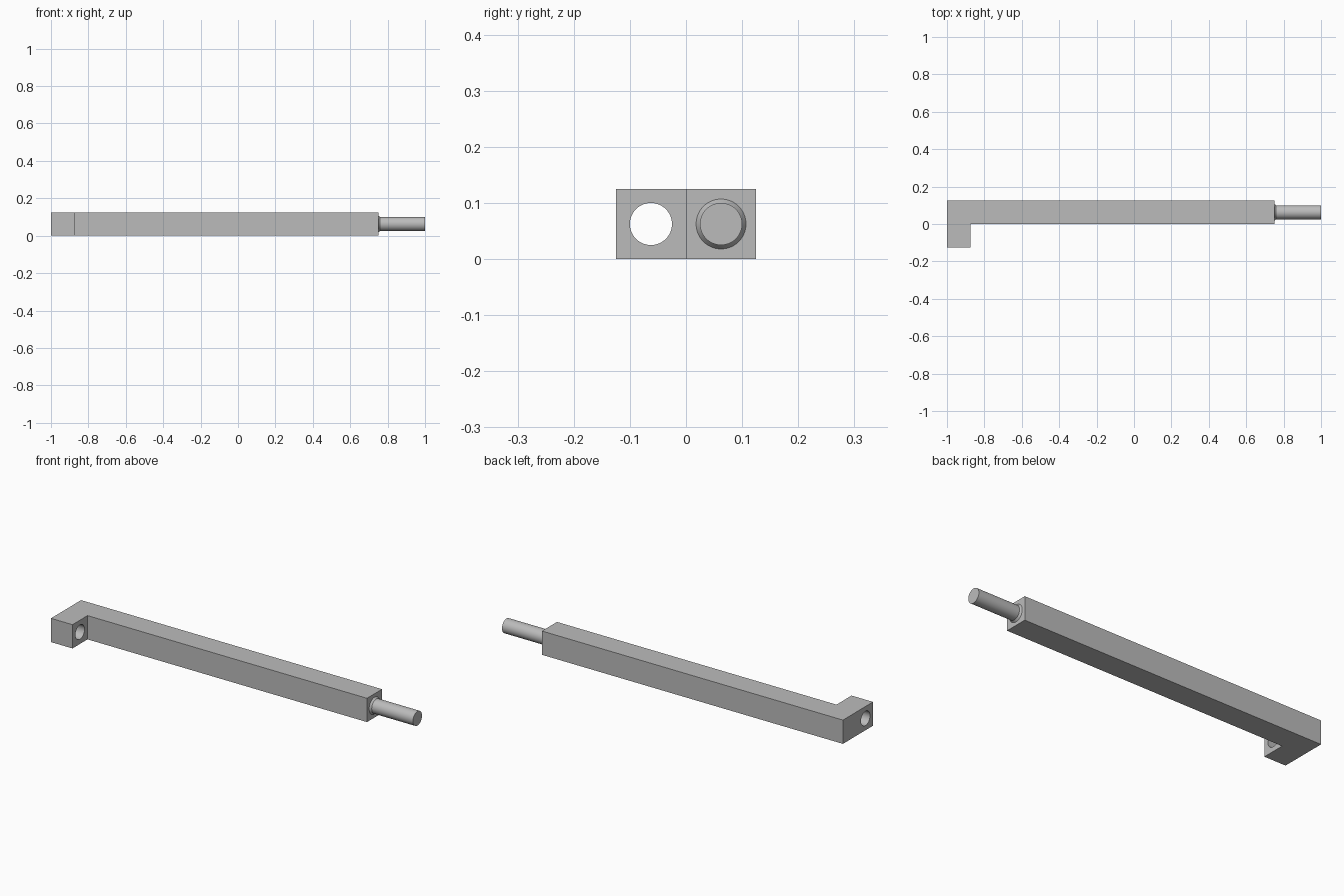
import bpy, bmesh, math

cube = bpy.data.objects.get("Cube")
if cube:
    bpy.data.objects.remove(cube, do_unlink=True)

# Sizes
W = 0.125            # square section of the bar
BAR_END = 0.75
R = 0.0375           # peg and hole radius
R_COLLAR = 0.0445
SIDES = 64

grey = bpy.data.materials.new("plain grey")
grey.use_nodes = True
colour = (0.5, 0.5, 0.5, 1)
grey.diffuse_color = colour
grey.node_tree.nodes["Principled BSDF"].inputs["Base Color"].default_value = colour


def make_object(name, bm):
    bmesh.ops.recalc_face_normals(bm, faces=bm.faces)
    mesh = bpy.data.meshes.new(name)
    bm.to_mesh(mesh)
    bm.free()
    mesh.materials.append(grey)
    obj = bpy.data.objects.new(name, mesh)
    bpy.context.collection.objects.link(obj)
    return obj


def turned(name, profile, y):
    """Closed round part along x from (x, radius) pairs."""
    bm = bmesh.new()
    rings = []
    for x, r in profile:
        angles = [2 * math.pi * i / SIDES for i in range(SIDES)]
        rings.append([bm.verts.new((x, y + r * math.cos(a), W / 2 + r * math.sin(a)))
                      for a in angles])
    for a, b in zip(rings, rings[1:]):
        for i in range(SIDES):
            j = (i + 1) % SIDES
            bm.faces.new((a[i], a[j], b[j], b[i]))
    bm.faces.new(rings[0])
    bm.faces.new(rings[-1])
    return make_object(name, bm)


def smooth(obj):
    bpy.ops.object.select_all(action='DESELECT')
    obj.select_set(True)
    bpy.context.view_layer.objects.active = obj
    bpy.ops.object.shade_smooth_by_angle(angle=math.radians(30))


# L-shaped bar with a short foot at its right end
outline = [(-1, -W), (-1 + W, -W), (-1 + W, 0), (BAR_END, 0), (BAR_END, W), (-1, W)]
bm = bmesh.new()
base = bm.faces.new([bm.verts.new((x, y, 0)) for x, y in outline])
top = bmesh.ops.extrude_face_region(bm, geom=[base])["geom"]
bmesh.ops.translate(bm, vec=(0, 0, W),
                    verts=[v for v in top if isinstance(v, bmesh.types.BMVert)])
bar = make_object("hooked_bar", bm)

# Round hole through the foot
cutter = turned("hole_cutter", [(-1.1, R), (-0.8, R)], -W / 2)
cutter.hide_render = True
cut = bar.modifiers.new("foot_hole", 'BOOLEAN')
cut.operation = 'DIFFERENCE'
cut.solver = 'EXACT'
cut.object = cutter
bpy.context.view_layer.objects.active = bar
bpy.ops.object.modifier_apply(modifier=cut.name)
bpy.data.objects.remove(cutter, do_unlink=True)
smooth(bar)

# Round peg with a small flared collar at its root
peg = turned("end_peg", [(BAR_END - 0.02, R_COLLAR), (BAR_END, R_COLLAR),
                         (BAR_END + 0.01, R), (1, R)], W / 2)
smooth(peg)
